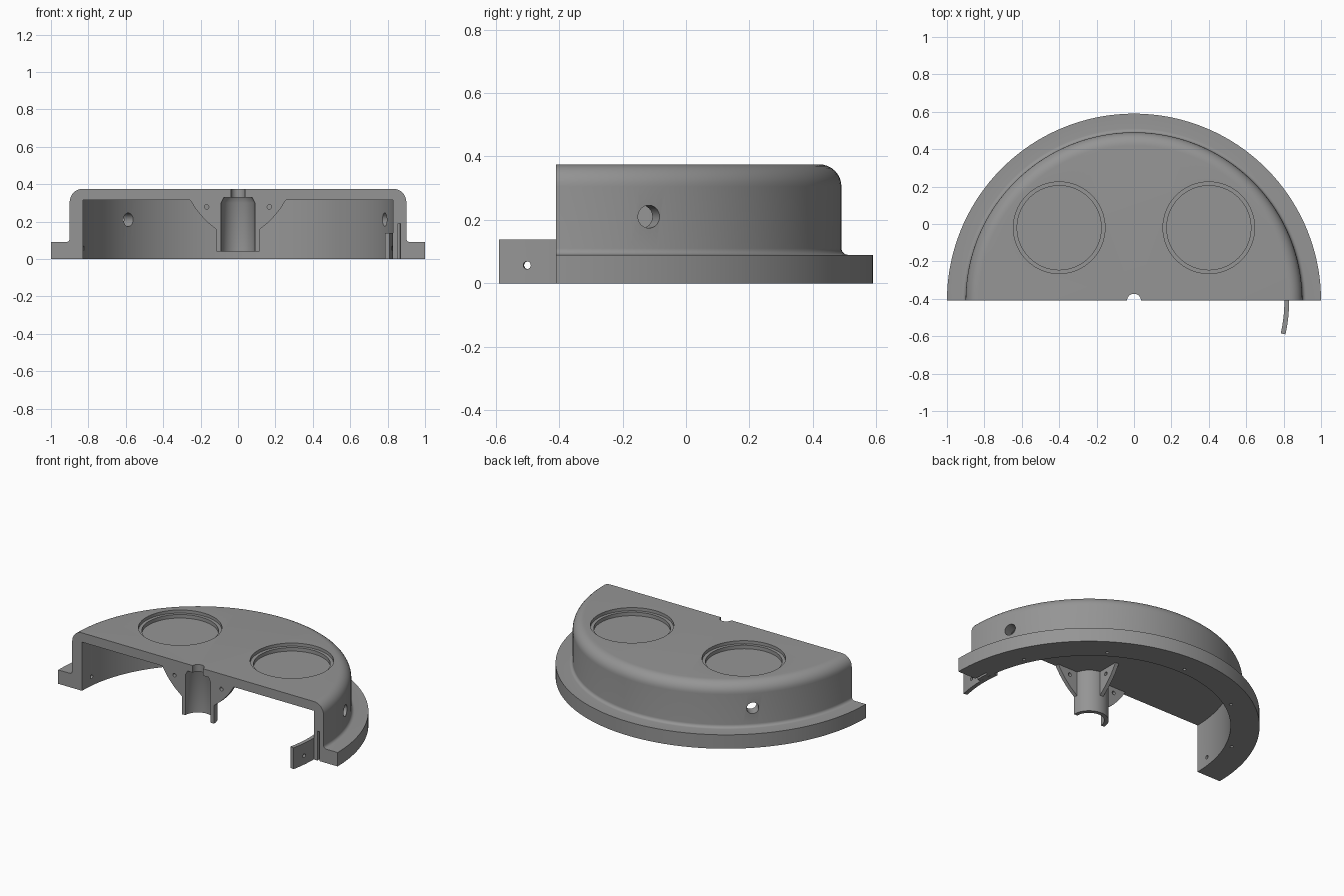
import bpy, bmesh, math
from mathutils import Vector

if "Cube" in bpy.data.objects:
    bpy.data.objects.remove(bpy.data.objects["Cube"])

CY = -0.41          # y of the lathe axis
grey = bpy.data.materials.new("grey plastic")
grey.diffuse_color = (0.3, 0.3, 0.3, 1)
grey.use_nodes = True
grey.node_tree.nodes["Principled BSDF"].inputs["Base Color"].default_value = grey.diffuse_color


def add_object(name, bm):
    bmesh.ops.recalc_face_normals(bm, faces=bm.faces)
    mesh = bpy.data.meshes.new(name)
    bm.to_mesh(mesh)
    bm.free()
    mesh.materials.append(grey)
    ob = bpy.data.objects.new(name, mesh)
    bpy.context.collection.objects.link(ob)
    return ob


def lathe(name, profile, start, end, steps):
    """Sweep a closed (radius, z) profile around the axis, with capped ends."""
    bm = bmesh.new()
    rings = []
    for i in range(steps + 1):
        a = math.radians(start + (end - start) * i / steps)
        rings.append([bm.verts.new((r * math.cos(a), CY + r * math.sin(a), z)) for r, z in profile])
    n = len(profile)
    for a, b in zip(rings, rings[1:]):
        for j in range(n):
            k = (j + 1) % n
            bm.faces.new((a[j], a[k], b[k], b[j]))
    bm.faces.new(rings[0])
    bm.faces.new(rings[-1])
    return add_object(name, bm)


def plate(name, outline, origin, along, normal, thickness):
    """Extrude a (distance, z) outline by a thickness along the normal."""
    bm = bmesh.new()
    face = bm.faces.new([bm.verts.new(Vector(origin) + Vector(along) * d + Vector((0, 0, z))) for d, z in outline])
    ext = bmesh.ops.extrude_face_region(bm, geom=[face])
    verts = [v for v in ext["geom"] if isinstance(v, bmesh.types.BMVert)]
    bmesh.ops.translate(bm, verts=verts, vec=Vector(normal) * thickness)
    return add_object(name, bm)


def cut(ob, cutter):
    cutter.hide_render = True
    mod = ob.modifiers.new("cut", 'BOOLEAN')
    mod.operation, mod.solver, mod.object = 'DIFFERENCE', 'EXACT', cutter
    bpy.context.view_layer.objects.active = ob
    bpy.ops.object.modifier_apply(modifier=mod.name)
    bpy.data.objects.remove(cutter)


def drill(ob, centre, direction, radius, length, sides=24):
    bm = bmesh.new()
    bmesh.ops.create_cone(bm, cap_ends=True, segments=sides, radius1=radius, radius2=radius, depth=length)
    cutter = add_object("hole_cutter", bm)
    cutter.rotation_mode = 'QUATERNION'
    cutter.rotation_quaternion = Vector(direction).to_track_quat('Z', 'Y')
    cutter.location = centre
    bpy.context.view_layer.update()
    cut(ob, cutter)


def polar(r, deg, z):
    a = math.radians(deg)
    return Vector((r * math.cos(a), CY + r * math.sin(a), z))


def arc(cx, cz, r, a0, a1, n):
    return [(cx + r * math.cos(math.radians(a0 + (a1 - a0) * i / n)),
             cz + r * math.sin(math.radians(a0 + (a1 - a0) * i / n))) for i in range(n + 1)]


# Half-round housing: roof, wall, flange and central socket in one section
section = [(0.037, 0.375)]
section += arc(0.83, 0.305, 0.07, 90, 0, 8)
section += arc(0.92, 0.11, 0.02, 180, 270, 5)
section += [(1, 0.09), (1, 0), (0.83, 0), (0.83, 0.315), (0.115, 0.315), (0.115, 0.04),
            (0.09, 0.04), (0.09, 0.30), (0.075, 0.33), (0.037, 0.33)]
housing = lathe("housing", section, 0, 180, 96)

# Stepped round recesses in the roof
for s in (-1, 1):
    for radius, floor in ((0.245, 0.355), (0.225, 0.332)):
        drill(housing, (0.4 * s, -0.02, floor + 0.1), (0, 0, 1), radius, 0.2, 64)

# Cable holes through the wall
for deg in (19, 135):
    drill(housing, polar(0.865, deg, 0.21), polar(1, deg, 0) - polar(0, deg, 0), 0.036, 0.2, 32)

# Blind screw holes under the flange, and one inside the left wall
for deg in (24, 57, 90, 123, 156):
    drill(housing, polar(0.87, deg, 0), (0, 0, 1), 0.01, 0.12, 16)
drill(housing, polar(0.83, 173.7, 0.057), polar(1, 173.7, 0) - polar(0, 0, 0), 0.012, 0.08, 16)

# Narrow slot in the right end of the wall
cut(housing, lathe("slot_cutter", [(0.856, -0.02), (0.87, -0.02), (0.87, 0.19), (0.856, 0.19)], -3, 6, 6))

# Curved joining tab on the right end
tab = lathe("joining_tab", [(0.804, 0), (0.8295, 0), (0.8295, 0.138), (0.804, 0.138)],
            -math.degrees(math.asin(0.18 / 0.8295)), 8, 16)
drill(tab, polar(0.815, -6.3, 0.057), polar(1, -6.3, 0) - polar(0, 0, 0), 0.012, 0.1, 16)

# Gussets between socket and roof
gusset = [(0.113, 0.316), (0.257, 0.316), (0.224, 0.265), (0.2, 0.235), (0.165, 0.198), (0.113, 0.155)]
parts = [housing, tab]
for name, along, origin, normal in (
        ("right_gusset", (1, 0, 0), (0, CY, 0), (0, 1, 0)),
        ("left_gusset", (-1, 0, 0), (0, CY, 0), (0, 1, 0)),
        ("back_gusset", (0, 1, 0), (-0.0125, CY, 0), (1, 0, 0))):
    g = plate(name, gusset, origin, along, normal, 0.025)
    drill(g, Vector(origin) + Vector(along) * 0.168 + Vector((0, 0, 0.278)), normal, 0.012, 0.2, 16)
    parts.append(g)

# Smooth curved walls, keep edges sharp
for ob in parts:
    bpy.ops.object.select_all(action='DESELECT')
    ob.select_set(True)
    bpy.context.view_layer.objects.active = ob
    bpy.ops.object.shade_smooth_by_angle(angle=math.radians(30))
